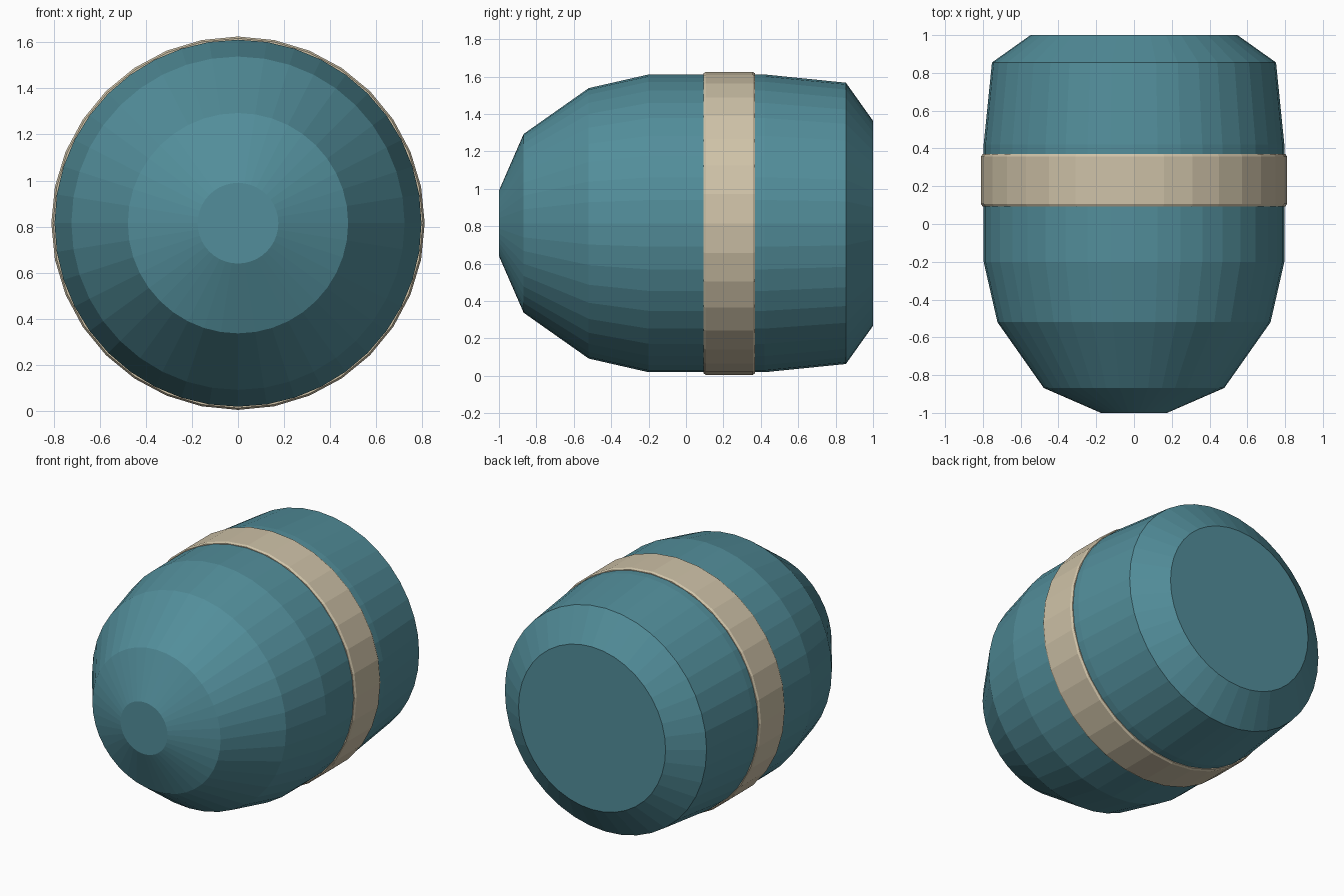
import bpy, bmesh, math

if "Cube" in bpy.data.objects:
    bpy.data.objects.remove(bpy.data.objects["Cube"])

CENTRE_Z = 0.815


def material(name, rgb):
    m = bpy.data.materials.new(name)
    m.diffuse_color = (*rgb, 1.0)
    m.use_nodes = True
    m.node_tree.nodes["Principled BSDF"].inputs["Base Color"].default_value = m.diffuse_color
    return m


def lathe(name, profile, sides, mat, closed=False):
    """Revolve (y, radius) points round the horizontal y axis."""
    bm = bmesh.new()
    rings = []
    for y, r in profile:
        rings.append([bm.verts.new((r * math.cos(2 * math.pi * i / sides), y,
                                    CENTRE_Z + r * math.sin(2 * math.pi * i / sides)))
                      for i in range(sides)])
    pairs = list(zip(rings, rings[1:]))
    if closed:
        pairs.append((rings[-1], rings[0]))
    else:
        bm.faces.new(rings[0])
        bm.faces.new(rings[-1])
    for a, b in pairs:
        for i in range(sides):
            j = (i + 1) % sides
            bm.faces.new((a[i], a[j], b[j], b[i]))
    bmesh.ops.recalc_face_normals(bm, faces=bm.faces)
    me = bpy.data.meshes.new(name)
    bm.to_mesh(me)
    bm.free()
    me.materials.append(mat)
    ob = bpy.data.objects.new(name, me)
    bpy.context.collection.objects.link(ob)
    return ob


teal = material("teal", (0.085, 0.27, 0.325))
cream = material("cream", (0.62, 0.54, 0.39))

# Barrel body: blunt tapered nose at the front, chamfered flat back
lathe("body", [(-1.0, 0.175), (-0.868, 0.478), (-0.52, 0.723), (-0.2, 0.796),
               (0.42, 0.796), (0.855, 0.752), (1.0, 0.548)], 40, teal)

# Raised band with bevelled edges
lathe("band", [(0.093, 0.77), (0.093, 0.802), (0.106, 0.81), (0.357, 0.81),
               (0.37, 0.802), (0.37, 0.77)], 32, cream, closed=True)
